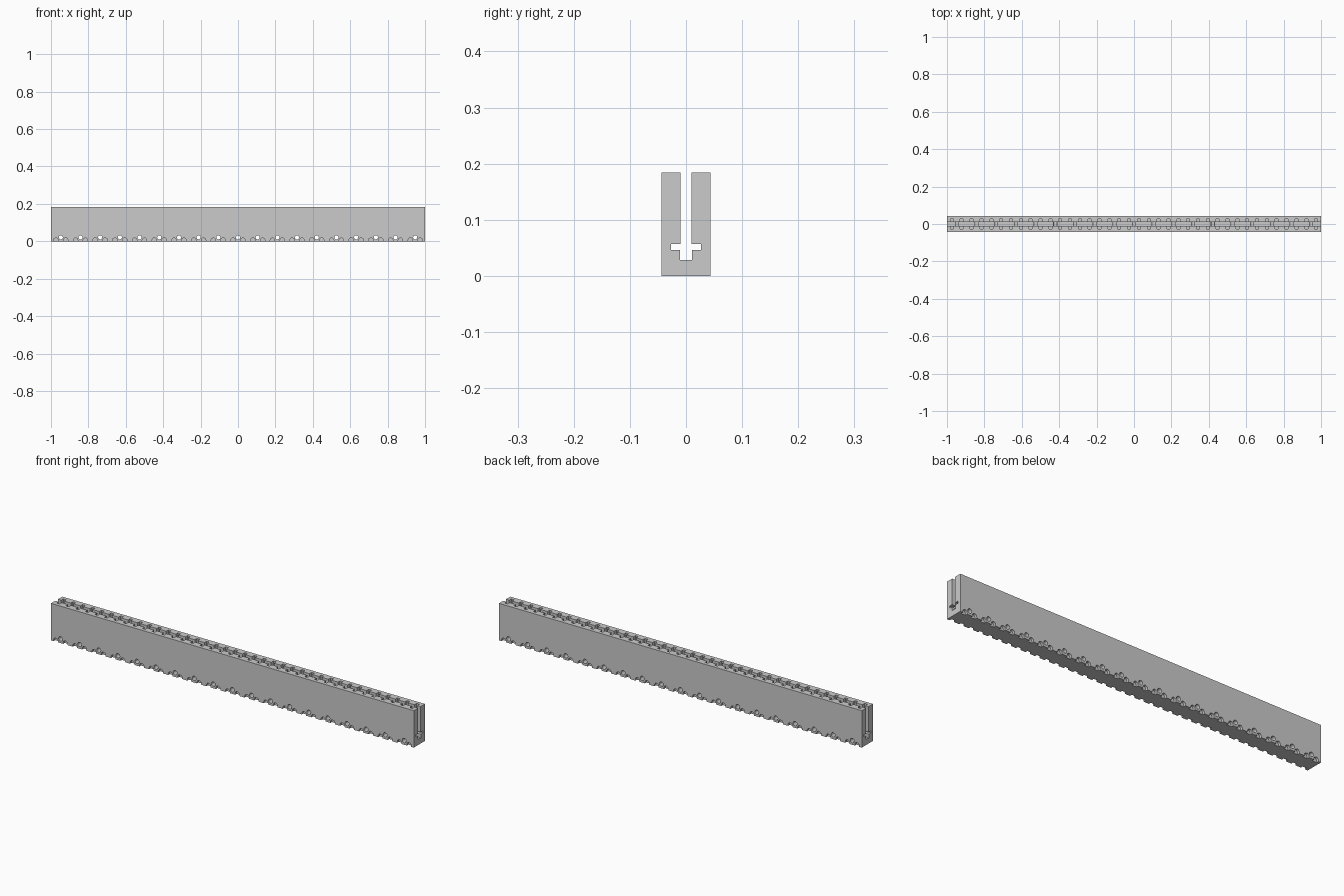
import bpy, bmesh, math
from mathutils import Vector

if "Cube" in bpy.data.objects:
    bpy.data.objects.remove(bpy.data.objects["Cube"])

UNITS = 19
PITCH = 2.0 / UNITS
H = 0.184


def prism(name, points, offset):
    """Closed prism: planar outline swept along an offset vector."""
    bm = bmesh.new()
    face = bm.faces.new([bm.verts.new(p) for p in points])
    ext = bmesh.ops.extrude_face_region(bm, geom=[face])
    verts = [g for g in ext["geom"] if isinstance(g, bmesh.types.BMVert)]
    bmesh.ops.translate(bm, verts=verts, vec=Vector(offset))
    bmesh.ops.recalc_face_normals(bm, faces=bm.faces[:])
    me = bpy.data.meshes.new(name)
    bm.to_mesh(me)
    bm.free()
    ob = bpy.data.objects.new(name, me)
    bpy.context.collection.objects.link(ob)
    return ob


def repeat(ob, count, step):
    m = ob.modifiers.new("repeat", 'ARRAY')
    m.count = count
    m.use_relative_offset = False
    m.use_constant_offset = True
    m.constant_offset_displace = (step, 0, 0)


def arc(cx, cz, r, a0, a1, n):
    return [(cx + r * math.cos(a0 + (a1 - a0) * i / n),
             cz + r * math.sin(a0 + (a1 - a0) * i / n)) for i in range(n + 1)]


# Channel body: stepped U profile along the full length
half = [(0.044, 0), (0.044, H), (0.027, H), (0.027, 0.046), (0.011, 0.046), (0.011, 0.028)]
profile = half + [(-y, z) for y, z in reversed(half)]
channel = prism("channel_body", [(-1, y, z) for y, z in profile], (2, 0, 0))

# Cutters: round cross hole in each unit, blind arches either side of it
x0 = -1 + PITCH / 2
cutters = []
circle = arc(x0, 0.021, 0.011, 0, 2 * math.pi, 16)[:-1]
hole = prism("hole_cutter", [(x, -0.06, z) for x, z in circle], (0, 0.12, 0))
repeat(hole, UNITS, PITCH)
cutters.append(hole)
arch = arc(x0 - PITCH / 4, 0.006, 0.012, 0, math.pi, 10)
arch += [(arch[-1][0], -0.01), (arch[0][0], -0.01)]
for side in (-1, 1):
    cut = prism("arch_cutter", [(x, side * 0.032, z) for x, z in arch], (0, side * 0.03, 0))
    repeat(cut, UNITS * 2, PITCH / 2)
    cutters.append(cut)

for c in cutters:
    c.hide_render = True
    b = channel.modifiers.new("cut", 'BOOLEAN')
    b.operation = 'DIFFERENCE'
    b.solver = 'EXACT'
    b.object = c
bpy.context.view_layer.update()
dg = bpy.context.evaluated_depsgraph_get()
channel_mesh = bpy.data.meshes.new_from_object(channel.evaluated_get(dg))
channel.modifiers.clear()
channel.data = channel_mesh
for c in cutters:
    bpy.data.objects.remove(c, do_unlink=True)

# Inner ribs: raised blocks along both walls, separated by vertical slots
step = PITCH / 2
gap = 0.016


def rib(name, xa, xb, side):
    ya, yb = side * 0.010, side * 0.027
    pts = [(xa, ya, 0.057), (xb, ya, 0.057), (xb, yb, 0.057), (xa, yb, 0.057)]
    return prism(name, pts, (0, 0, H - 0.057))


for side, label in ((-1, "front"), (1, "back")):
    ribs = rib(label + "_ribs", -1 + step / 2 + gap / 2, -1 + step * 1.5 - gap / 2, side)
    repeat(ribs, UNITS * 2 - 1, step)
    rib(label + "_left_end_rib", -1, -1 + step / 2 - gap / 2, side)
    rib(label + "_right_end_rib", 1 - step / 2 + gap / 2, 1, side)
